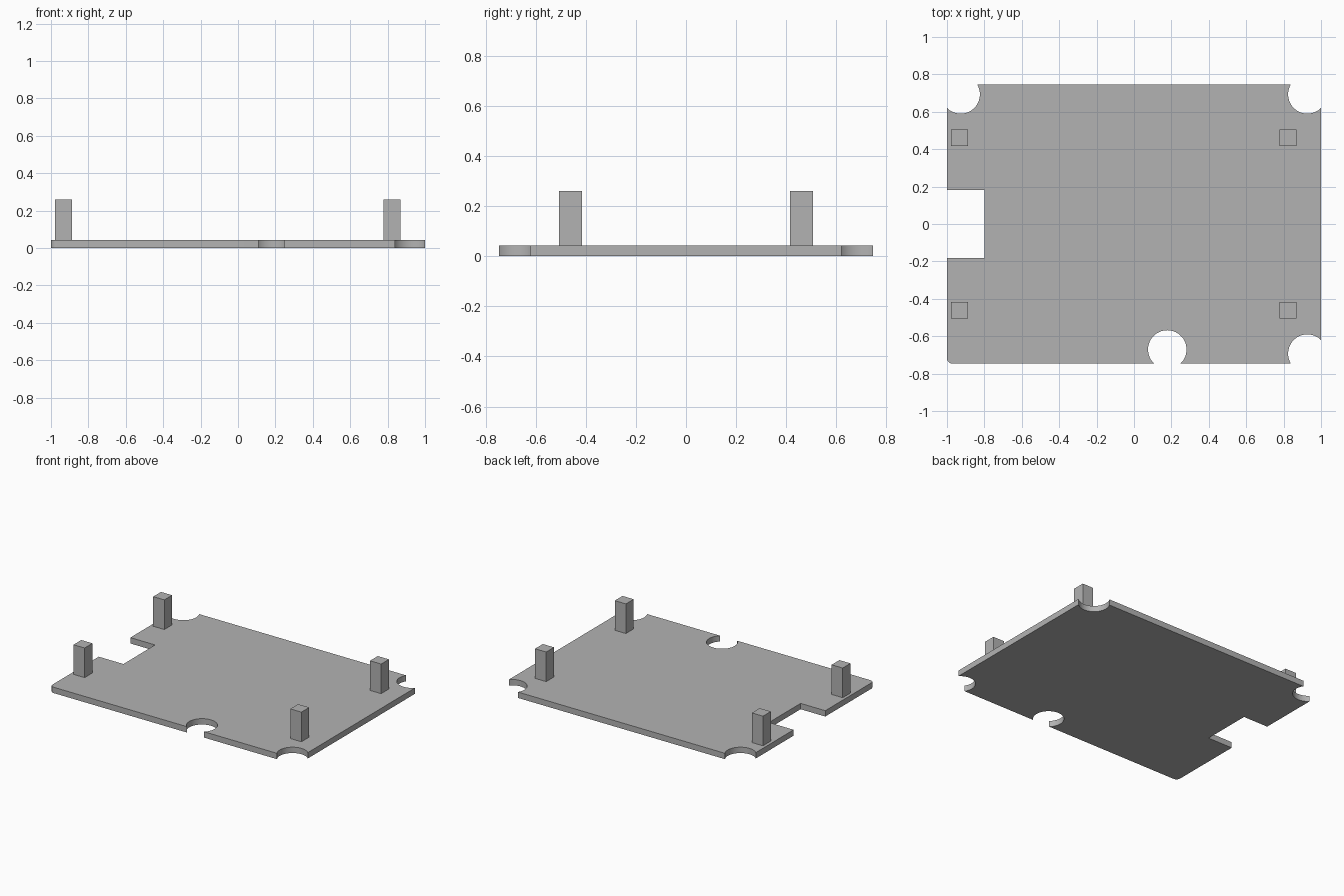
import bpy, bmesh
from math import asin, acos, cos, sin, pi

cube = bpy.data.objects.get("Cube")
if cube:
    bpy.data.objects.remove(cube, do_unlink=True)

HALF_X, HALF_Y = 1.0, 0.747
THICK, TOP = 0.043, 0.26
BITE_R = 0.103

grey = bpy.data.materials.new("plain grey")
grey.use_nodes = True
colour = (0.45, 0.45, 0.45, 1)
grey.diffuse_color = colour
grey.node_tree.nodes["Principled BSDF"].inputs["Base Color"].default_value = colour


def arc(cx, cy, r, start, end, steps):
    """Points along an arc, in order from start angle to end angle."""
    angles = [start + (end - start) * i / steps for i in range(steps + 1)]
    return [(cx + r * cos(a), cy + r * sin(a)) for a in angles]


def prism(name, outline, z0, z1):
    """Extrude a flat outline into a solid object."""
    bm = bmesh.new()
    face = bm.faces.new([bm.verts.new((x, y, z0)) for x, y in outline])
    new = bmesh.ops.extrude_face_region(bm, geom=[face], use_keep_orig=True)["geom"]
    verts = [v for v in new if isinstance(v, bmesh.types.BMVert)]
    bmesh.ops.translate(bm, verts=verts, vec=(0, 0, z1 - z0))
    bmesh.ops.recalc_face_normals(bm, faces=bm.faces)
    mesh = bpy.data.meshes.new(name)
    bm.to_mesh(mesh)
    bm.free()
    mesh.materials.append(grey)
    obj = bpy.data.objects.new(name, mesh)
    bpy.context.collection.objects.link(obj)
    return obj


# Round bites in three corners and in the front edge
cx, cy = 0.927, 0.693
side = acos((HALF_X - cx) / BITE_R)
edge = asin((HALF_Y - cy) / BITE_R)
front_x, front_y = 0.178, -0.671
front = asin((HALF_Y + front_y) / BITE_R)

# Plate outline, anticlockwise from the rounded front right corner
fillet = 0.03
outline = arc(-HALF_X + fillet, -HALF_Y + fillet, fillet, pi, 1.5 * pi, 8)
outline += arc(front_x, front_y, BITE_R, pi + front, -front, 40)
outline += arc(cx, -cy, BITE_R, pi + edge, side, 32)
outline += arc(cx, cy, BITE_R, -side, -pi - edge, 32)
outline += arc(-cx, cy, BITE_R, edge, side - pi, 32)

# Rectangular notch in the right edge
notch_x, notch_y = -0.8, 0.183
outline += [(-HALF_X, notch_y), (notch_x, notch_y),
            (notch_x, -notch_y), (-HALF_X, -notch_y)]

plate = prism("base_plate", outline, 0, THICK)
bpy.ops.object.select_all(action='DESELECT')
plate.select_set(True)
bpy.context.view_layer.objects.active = plate
bpy.ops.object.shade_smooth_by_angle(angle=pi / 6)

# Four square posts standing on the plate
h = 0.045
for x, x_name in ((-0.933, "right"), (0.823, "left")):
    for y, y_name in ((-0.461, "front"), (0.461, "back")):
        square = [(x - h, y - h), (x + h, y - h), (x + h, y + h), (x - h, y + h)]
        prism(f"{y_name}_{x_name}_post", square, THICK, TOP)
